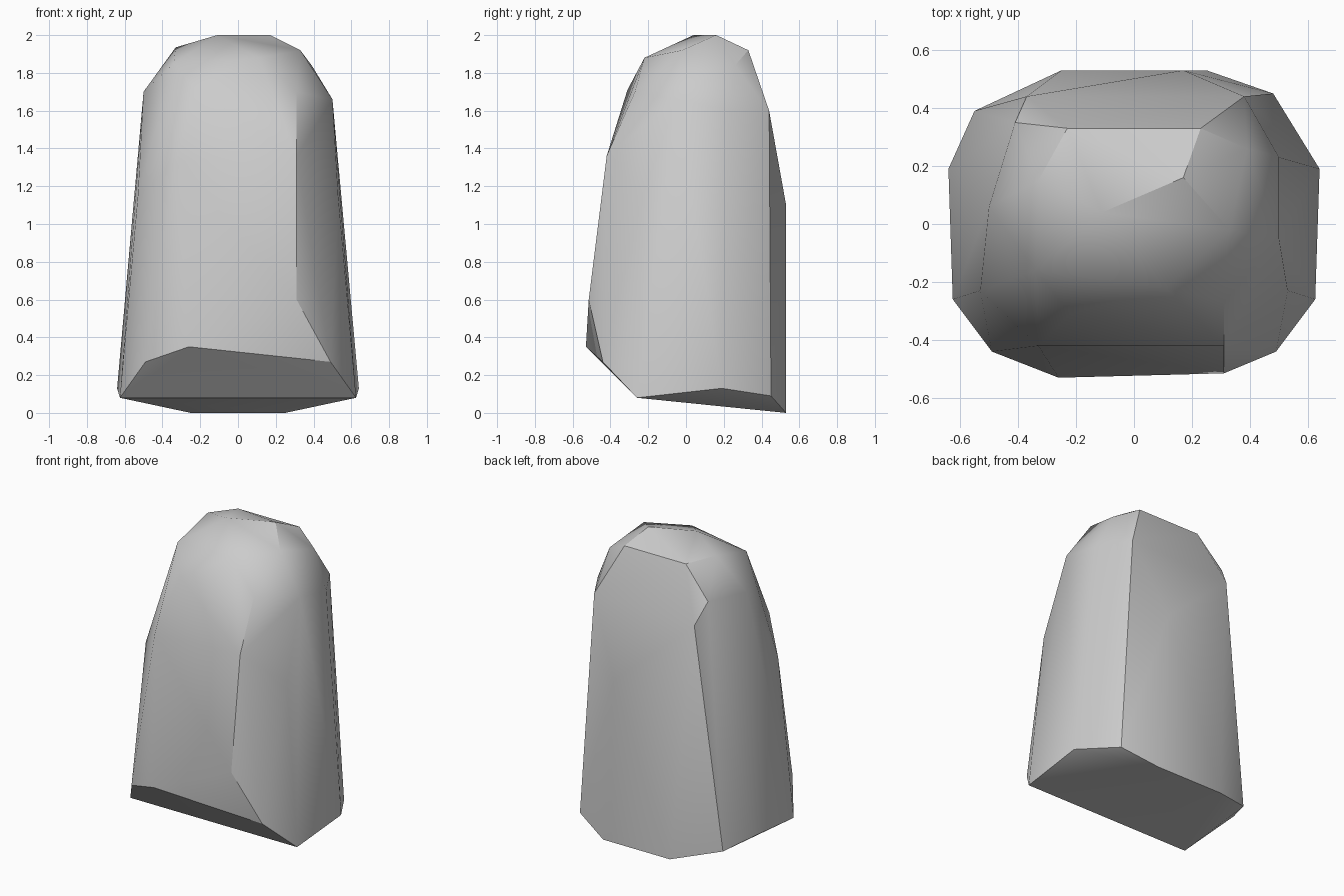
import bpy
import bmesh
import math

default_cube = bpy.data.objects.get("Cube")
if default_cube:
    bpy.data.objects.remove(default_cube, do_unlink=True)

# One plain stone colour
stone_grey = bpy.data.materials.new("stone_grey")
stone_grey.use_nodes = True
colour = (0.6, 0.6, 0.6, 1)
stone_grey.diffuse_color = colour
shader = next(n for n in stone_grey.node_tree.nodes if n.type == 'BSDF_PRINCIPLED')
shader.inputs["Base Color"].default_value = colour


def mirrored(*points):
    """Return the points together with their copies across x = 0."""
    return [(side * x, y, z) for x, y, z in points for side in (1, -1)]


# Corners shared by both sides: tilted base, flanks and rear crown edge
corners = mirrored(
    (.25, .53, 0), (.625, -.26, .08), (.64, .19, .13),
    (.49, -.44, .27), (.53, -.23, 1.15), (.23, .33, 1.92))

# Chipped front and rear corners
corners += [(-.26, -.53, .35), (.31, -.515, .6), (.48, .45, .09), (-.55, .39, .08)]

# Chipped shoulders
corners += [
    (.31, -.42, 1.36), (-.33, -.42, 1.33), (.31, -.27, 1.7), (-.22, -.31, 1.71),
    (.5, -.05, 1.66), (.5, .23, 1.6), (.38, .44, 1.6), (.17, .53, 1.1),
    (-.5, .06, 1.7), (-.37, .44, 1.58), (-.41, .35, 1.72)]

# Crown
corners += [
    (-.11, .04, 2), (.17, .16, 2), (-.33, .15, 1.935), (.33, -.02, 1.92),
    (.39, .26, 1.84), (.11, -.22, 1.88), (-.34, -.16, 1.85)]

# Wrap the corners in a faceted convex boulder
bm = bmesh.new()
for corner in corners:
    bm.verts.new(corner)
hull = bmesh.ops.convex_hull(bm, input=bm.verts)
unused = [v for v in bm.verts if not v.link_faces]
bmesh.ops.delete(bm, geom=unused, context='VERTS')
bmesh.ops.dissolve_limit(bm, angle_limit=math.radians(1), verts=bm.verts, edges=bm.edges)
bmesh.ops.recalc_face_normals(bm, faces=bm.faces)
mesh = bpy.data.meshes.new("boulder")
bm.to_mesh(mesh)
bm.free()
mesh.materials.append(stone_grey)
boulder = bpy.data.objects.new("boulder", mesh)
bpy.context.collection.objects.link(boulder)

# Soft shading across shallow facets, crisp along strong ridges
bpy.context.view_layer.objects.active = boulder
boulder.select_set(True)
bpy.ops.object.shade_smooth_by_angle(angle=math.radians(30))
